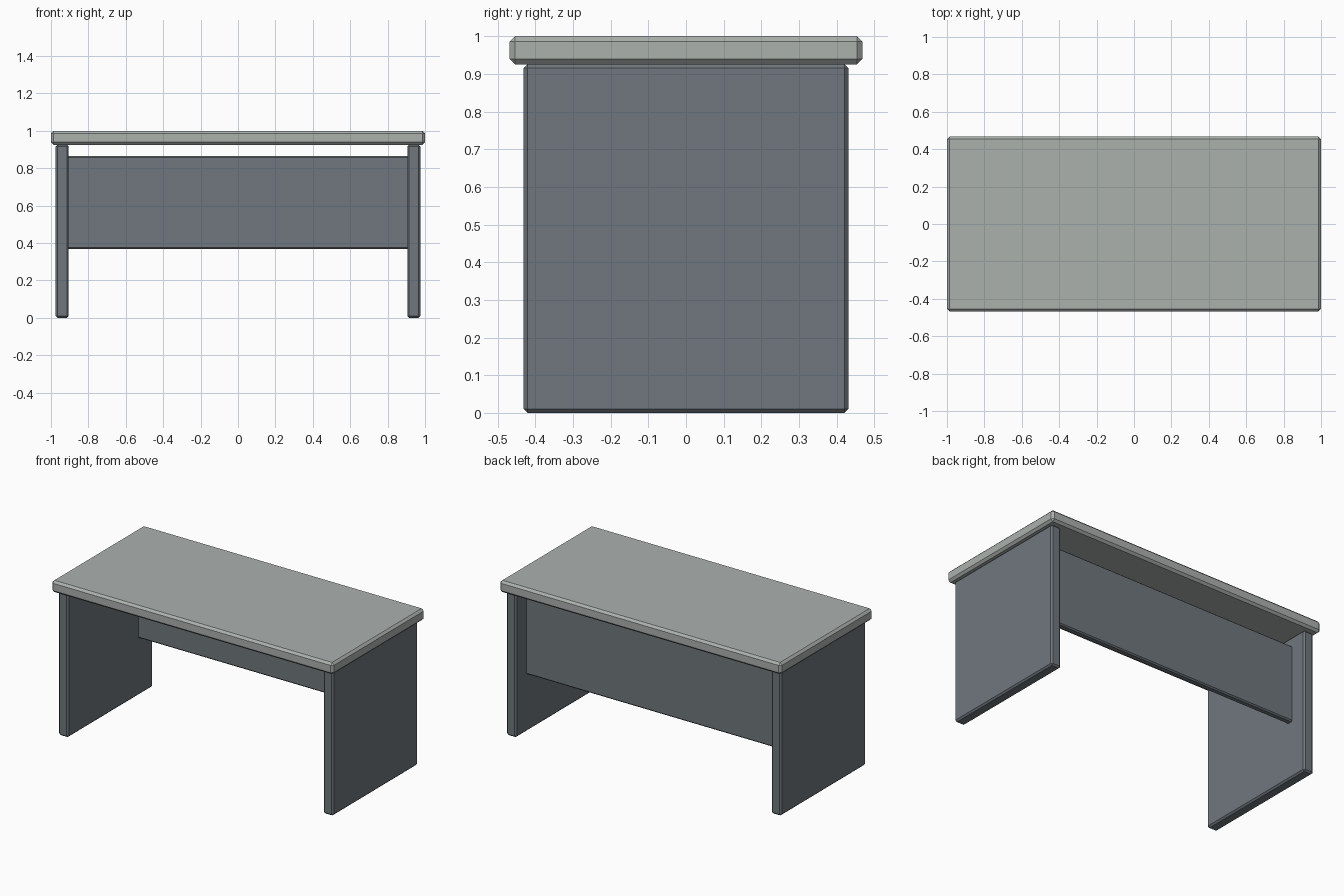
import bpy, bmesh

if "Cube" in bpy.data.objects:
    bpy.data.objects.remove(bpy.data.objects["Cube"])


def material(name, rgb):
    m = bpy.data.materials.new(name)
    m.diffuse_color = (*rgb, 1.0)
    m.use_nodes = True
    m.node_tree.nodes["Principled BSDF"].inputs["Base Color"].default_value = m.diffuse_color
    return m


light_grey = material("light grey top", (0.41, 0.44, 0.42))
slate_grey = material("slate grey panels", (0.162, 0.184, 0.205))


def board(name, lo, hi, bevel, mat):
    """Box between two corners with single-segment chamfered edges."""
    bm = bmesh.new()
    bmesh.ops.create_cube(bm, size=1.0)
    for v in bm.verts:
        v.co = [(a + b) / 2 + c * (b - a) for a, b, c in zip(lo, hi, v.co)]
    bmesh.ops.bevel(bm, geom=bm.edges[:], offset=bevel, segments=1,
                    affect='EDGES', profile=0.5)
    me = bpy.data.meshes.new(name)
    bm.to_mesh(me)
    bm.free()
    me.materials.append(mat)
    ob = bpy.data.objects.new(name, me)
    bpy.context.collection.objects.link(ob)
    return ob


# Table top
board("table_top", (-1, -0.468, 0.925), (1, 0.468, 1.0), 0.014, light_grey)

# Side panels acting as legs
for side, x0, x1 in (("left", -0.975, -0.905), ("right", 0.905, 0.975)):
    board(side + "_side_panel", (x0, -0.431, 0), (x1, 0.431, 0.926), 0.01, slate_grey)

# Modesty panel set in from the back, ends tucked into the sides
board("modesty_panel", (-0.913, 0.283, 0.368), (0.913, 0.325, 0.866), 0.008, slate_grey)
